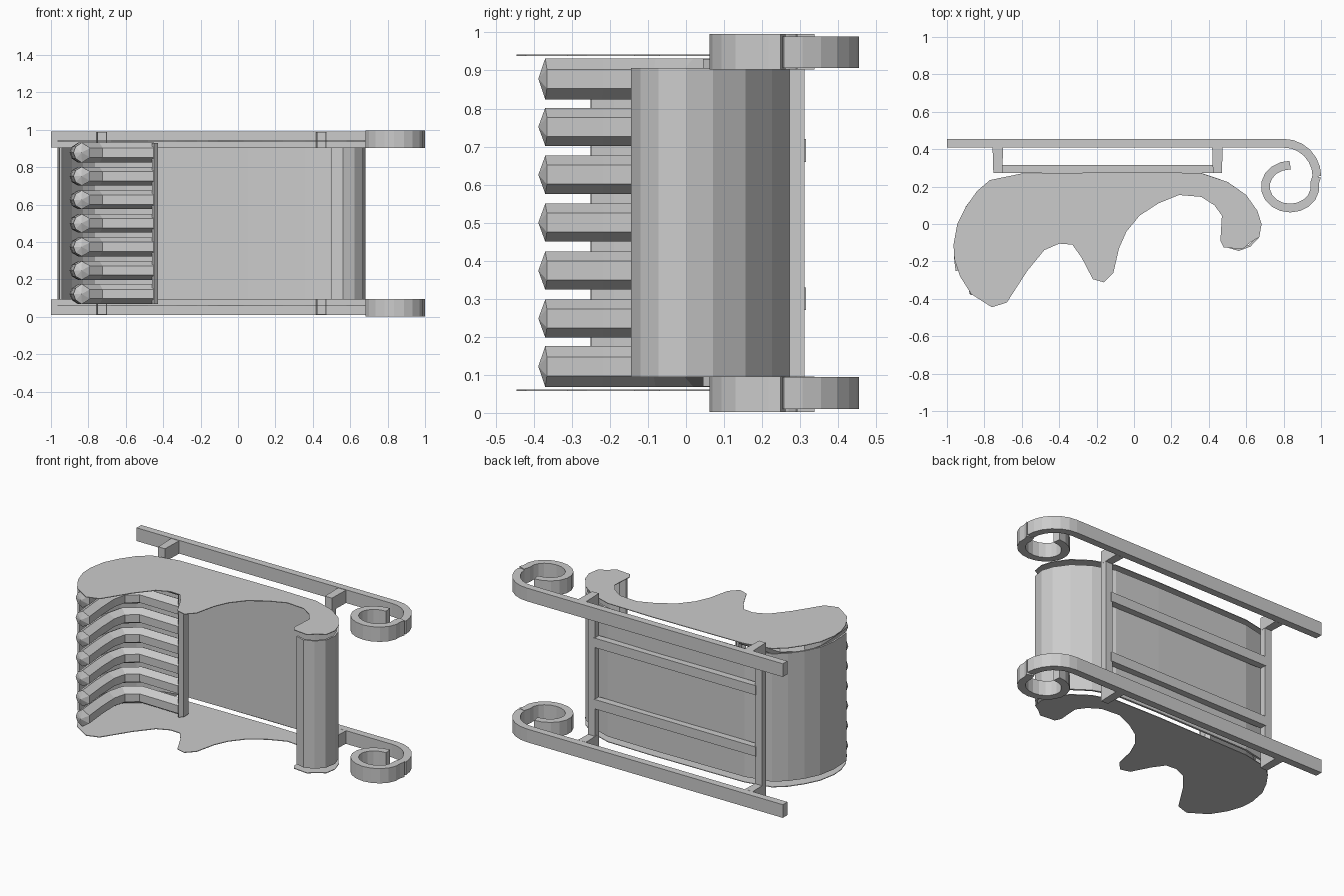
import bpy, bmesh, math
from mathutils import Vector

if "Cube" in bpy.data.objects:
    bpy.data.objects.remove(bpy.data.objects["Cube"])


def finish(name, bm):
    bmesh.ops.recalc_face_normals(bm, faces=bm.faces)
    me = bpy.data.meshes.new(name)
    bm.to_mesh(me)
    bm.free()
    ob = bpy.data.objects.new(name, me)
    bpy.context.collection.objects.link(ob)
    return ob


def prism(name, pts, z0, z1):
    """Extrude an xy outline from z0 to z1."""
    bm = bmesh.new()
    a = [bm.verts.new((x, y, z0)) for x, y in pts]
    b = [bm.verts.new((x, y, z1)) for x, y in pts]
    n = len(pts)
    bm.faces.new(a)
    bm.faces.new(b)
    for i in range(n):
        bm.faces.new((a[i], a[(i + 1) % n], b[(i + 1) % n], b[i]))
    return finish(name, bm)


def sweep(name, path, section, tip=0):
    """Sweep a (sideways offset, z) section along an xy path, with mitred corners."""
    P = [Vector(p) for p in path]
    rings = []
    for i, p in enumerate(P):
        d0 = (P[i] - P[i - 1]).normalized() if i else (P[1] - P[0]).normalized()
        d1 = (P[i + 1] - P[i]).normalized() if i < len(P) - 1 else d0
        n0, n1 = Vector((-d0.y, d0.x)), Vector((-d1.y, d1.x))
        m = (n0 + n1).normalized()
        m /= max(m.dot(n0), 0.5)
        rings.append([(p.x + m.x * o, p.y + m.y * o, z) for o, z in section])
    bm = bmesh.new()
    vs = [[bm.verts.new(c) for c in r] for r in rings]
    n = len(section)
    for r, s in zip(vs, vs[1:]):
        for j in range(n):
            bm.faces.new((r[j], r[(j + 1) % n], s[(j + 1) % n], s[j]))
    bm.faces.new(vs[-1])
    if tip:
        # pointed start
        c = sum((v.co for v in vs[0]), Vector()) / n
        d = (P[0] - P[1]).normalized() * tip
        t = bm.verts.new((c.x + d.x, c.y + d.y, c.z))
        for j in range(n):
            bm.faces.new((t, vs[0][j], vs[0][(j + 1) % n]))
    else:
        bm.faces.new(vs[0])
    return finish(name, bm)


def rect(w, z0, z1):
    return [(-w / 2, z0), (w / 2, z0), (w / 2, z1), (-w / 2, z1)]


# thin side panels
outline = [(-.96, -.19), (-.965, -.11), (-.945, 0), (-.90, .09), (-.84, .175), (-.77, .235),
           (-.60, .27), (.05, .278), (.36, .272), (.50, .225), (.60, .155), (.66, .07),
           (.682, 0), (.67, -.07), (.62, -.10), (.58, -.135), (.48, -.125), (.462, -.09),
           (.47, .045), (.43, .10), (.36, .145), (.24, .155), (.13, .11), (.03, .045),
           (-.04, -.04), (-.08, -.13), (-.11, -.26), (-.16, -.312), (-.22, -.295), (-.28, -.18),
           (-.33, -.11), (-.40, -.105), (-.48, -.14), (-.57, -.25), (-.68, -.42), (-.76, -.445),
           (-.87, -.375), (-.93, -.28)]
for z in (.058, .938):
    prism("side_panel", outline, z, z + .004)

# curved body shell
shell = [(-.948, -.25), (-.955, -.19), (-.958, -.11), (-.938, 0), (-.894, .09), (-.834, .17),
         (-.767, .228), (-.60, .264), (.05, .271), (.36, .266), (.497, .22),
         (.594, .152), (.654, .068), (.675, 0), (.662, -.07), (.62, -.115), (.56, -.138), (.50, -.12)]
sweep("body_shell", shell, rect(.012, .094, .906))

# padded seat slats with shallow pointed tops
bench = [(-.835, -.37), (-.85, -.22), (-.855, -.08), (-.83, .02), (-.74, .09), (-.45, .085)]
for i in range(7):
    z = .122 + i * .126
    w = .05 if 0 < i < 6 else .054
    pad = [(-.045, z - .025), (0, z - w), (.033, z - .032), (.045, z),
           (.033, z + .032), (0, z + w), (-.045, z + .025)]
    sweep("seat_slat", bench, pad, tip=.018)
# rounded front edge of the seat
sweep("seat_front_edge", [(-.455, .05), (-.436, .07), (-.436, .11), (-.455, .13)],
      rect(.014, .07, .93))

# runners with curled scroll ends
bend = [(.80 + .178 * math.sin(a), .254 + .178 * math.cos(a))
        for a in (math.radians(t) for t in range(0, 91, 15))]
scroll = [(.835 + .133 * math.cos(a), .2 + .115 * math.sin(a))
          for a in (math.radians(t) for t in range(10, -271, -20))]
for z0, z1 in ((.01, .094), (.906, .99)):
    sweep("runner", [(-1, .432)] + bend, rect(.046, z0, z1))
for z0, z1 in ((.002, .096), (.902, .996)):
    sweep("runner_scroll", [(.977, .255)] + scroll, rect(.046, z0, z1))

# cross bars, struts and long floor rails
for x in (-.728, .446):
    s = .028
    sweep("cross_bar", [(x - s + .004, .292), (x + s - .004, .292)], rect(.04, .02, .98))
    for z0 in (.012, .906):
        prism("strut", [(x - s + .004, .272), (x + s - .004, .272), (x + s, .408), (x - s, .408)], z0, z0 + .082)
for z in (.3, .69):
    sweep("floor_rail", [(-.71, .294), (.43, .294)], rect(.044, z - .03, z + .03))
